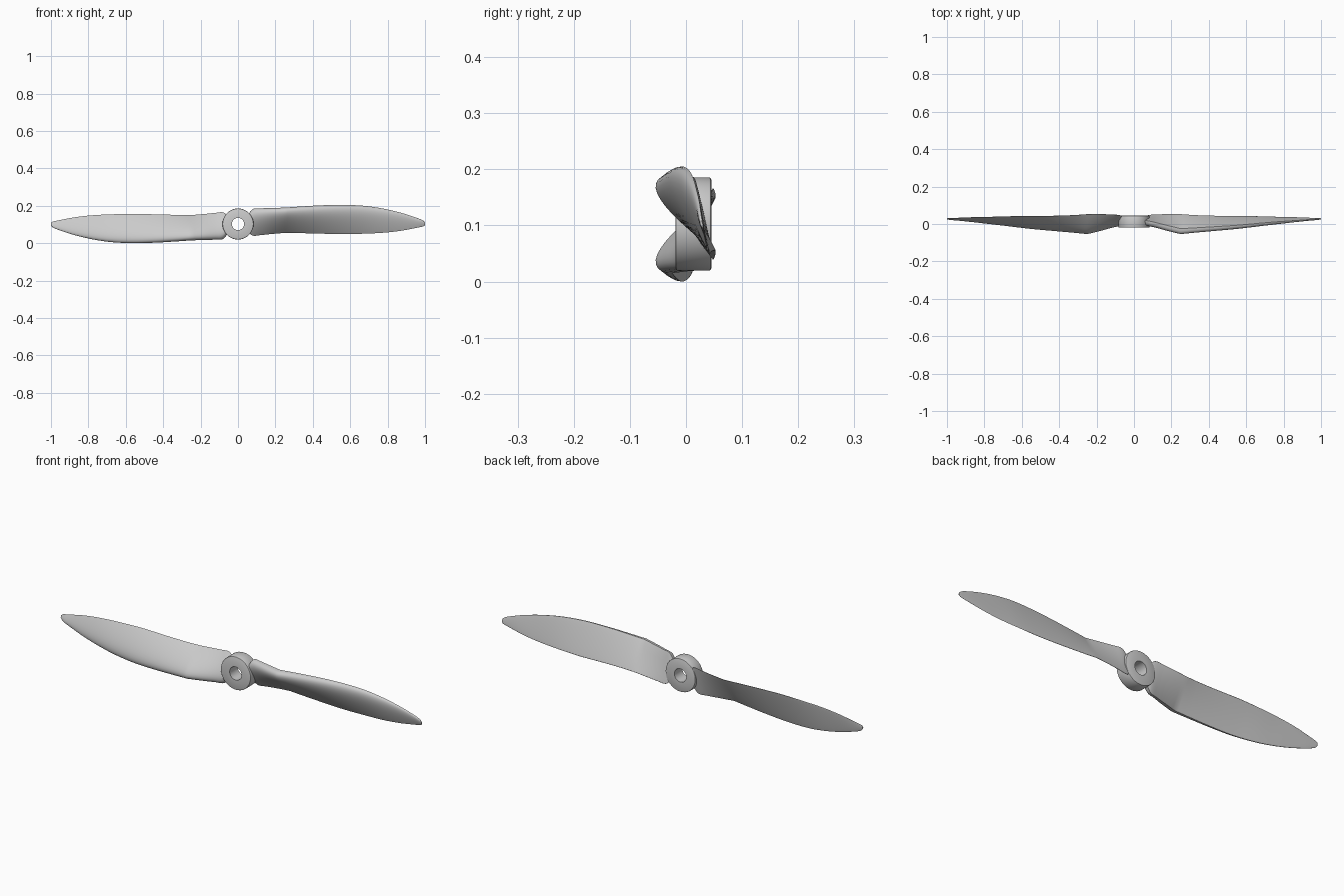
import bpy, bmesh, math

if "Cube" in bpy.data.objects:
    bpy.data.objects.remove(bpy.data.objects["Cube"])

ZC = 0.1025   # height of the shaft axis

# x, leading edge (y, z), trailing edge (y, z), thickness
ROOT = [
    (0.055, 0.020, 0.155, 0.040, 0.058, 0.030),
    (0.080, 0.016, 0.183, 0.048, 0.040, 0.036),
    (0.120, 0.007, 0.186, 0.051, 0.043, 0.038),
    (0.180, -0.008, 0.188, 0.053, 0.049, 0.043),
    (0.250, -0.025, 0.190, 0.053, 0.055, 0.046),
]
BLADE = [
    ROOT[-1],
    (0.320, -0.021, 0.195, 0.048, 0.054, 0.041),
    (0.440, -0.014, 0.202, 0.044, 0.051, 0.035),
    (0.560, -0.006, 0.205, 0.043, 0.048, 0.030),
    (0.680, 0.005, 0.199, 0.041, 0.051, 0.024),
    (0.780, 0.013, 0.184, 0.038, 0.056, 0.018),
    (0.870, 0.019, 0.163, 0.036, 0.066, 0.012),
    (0.940, 0.024, 0.141, 0.033, 0.079, 0.008),
    (0.980, 0.026, 0.126, 0.031, 0.087, 0.006),
    (0.994, 0.027, 0.117, 0.030, 0.091, 0.004),
    (1.000, 0.027, 0.108, 0.029, 0.096, 0.003),
]


def spline(rows, steps):
    """Catmull-Rom through the stations."""
    out = []
    for i in range(len(rows) - 1):
        p0, p1 = rows[max(i - 1, 0)], rows[i]
        p2, p3 = rows[i + 1], rows[min(i + 2, len(rows) - 1)]
        h = p2[0] - p1[0]
        for k in range(steps):
            u = k / steps
            row = [p1[0] + h * u]
            for a, b, c, d in list(zip(p0, p1, p2, p3))[1:]:
                m1 = (c - a) / (p2[0] - p0[0]) * h
                m2 = (d - b) / (p3[0] - p1[0]) * h
                row.append((2*u**3 - 3*u**2 + 1) * b + (u**3 - 2*u**2 + u) * m1
                           + (3*u**2 - 2*u**3) * c + (u**3 - u**2) * m2)
            out.append(row)
    return out + [list(rows[-1])]


def bulge(t):
    return 10 * (0.2969 * math.sqrt(t) - 0.126 * t - 0.3516 * t**2
                 + 0.2843 * t**3 - 0.1015 * t**4)


def section(row, n=18):
    """Flat-backed airfoil: curved front, straight back."""
    x, ly, lz, ty, tz, th = row
    ts = [(1 - math.cos(math.pi * i / n)) / 2 for i in range(n + 1)]
    front = [(x, ly + (ty - ly) * t - th * bulge(t), lz + (tz - lz) * t) for t in ts]
    back = [(x, ly + (ty - ly) * t + 0.002 * math.sin(math.pi * t)**0.5,
             lz + (tz - lz) * t) for t in reversed(ts[1:-1])]
    return front + back


def finish(bm, name, angle):
    bmesh.ops.recalc_face_normals(bm, faces=bm.faces)
    me = bpy.data.meshes.new(name)
    bm.to_mesh(me)
    bm.free()
    ob = bpy.data.objects.new(name, me)
    bpy.context.collection.objects.link(ob)
    bpy.ops.object.select_all(action='DESELECT')
    ob.select_set(True)
    bpy.context.view_layer.objects.active = ob
    bpy.ops.object.shade_smooth_by_angle(angle=math.radians(angle))
    return ob


# Blades: the left one is the right one turned half a turn about the shaft
def blade(name, s):
    bm = bmesh.new()
    rings = []
    for row in spline(ROOT, 4)[:-1] + spline(BLADE, 5):
        rings.append([bm.verts.new((s * x, y, ZC + s * (z - ZC)))
                      for x, y, z in section(row)])
    for a, b in zip(rings, rings[1:]):
        for i in range(len(a)):
            j = (i + 1) % len(a)
            bm.faces.new((a[i], a[j], b[j], b[i]))
    bm.faces.new(rings[0])
    bm.faces.new(rings[-1])
    finish(bm, name, 35)


blade("right_blade", 1)
blade("left_blade", -1)

# Hub: bevelled ring profile turned around the shaft axis
R, r, y0, y1, b = 0.083, 0.033, -0.019, 0.045, 0.004
profile = [(r, y0), (R - b, y0), (R - b * 0.3, y0 + b * 0.3), (R, y0 + b),
           (R, y1 - b), (R - b * 0.3, y1 - b * 0.3), (R - b, y1), (r, y1)]
SEG = 64
bm = bmesh.new()
rings = []
for k in range(SEG):
    a = 2 * math.pi * k / SEG
    rings.append([bm.verts.new((q * math.cos(a), y, ZC + q * math.sin(a)))
                  for q, y in profile])
for k in range(SEG):
    a, c = rings[k], rings[(k + 1) % SEG]
    for i in range(len(profile)):
        j = (i + 1) % len(profile)
        bm.faces.new((a[i], a[j], c[j], c[i]))
finish(bm, "hub", 30)
